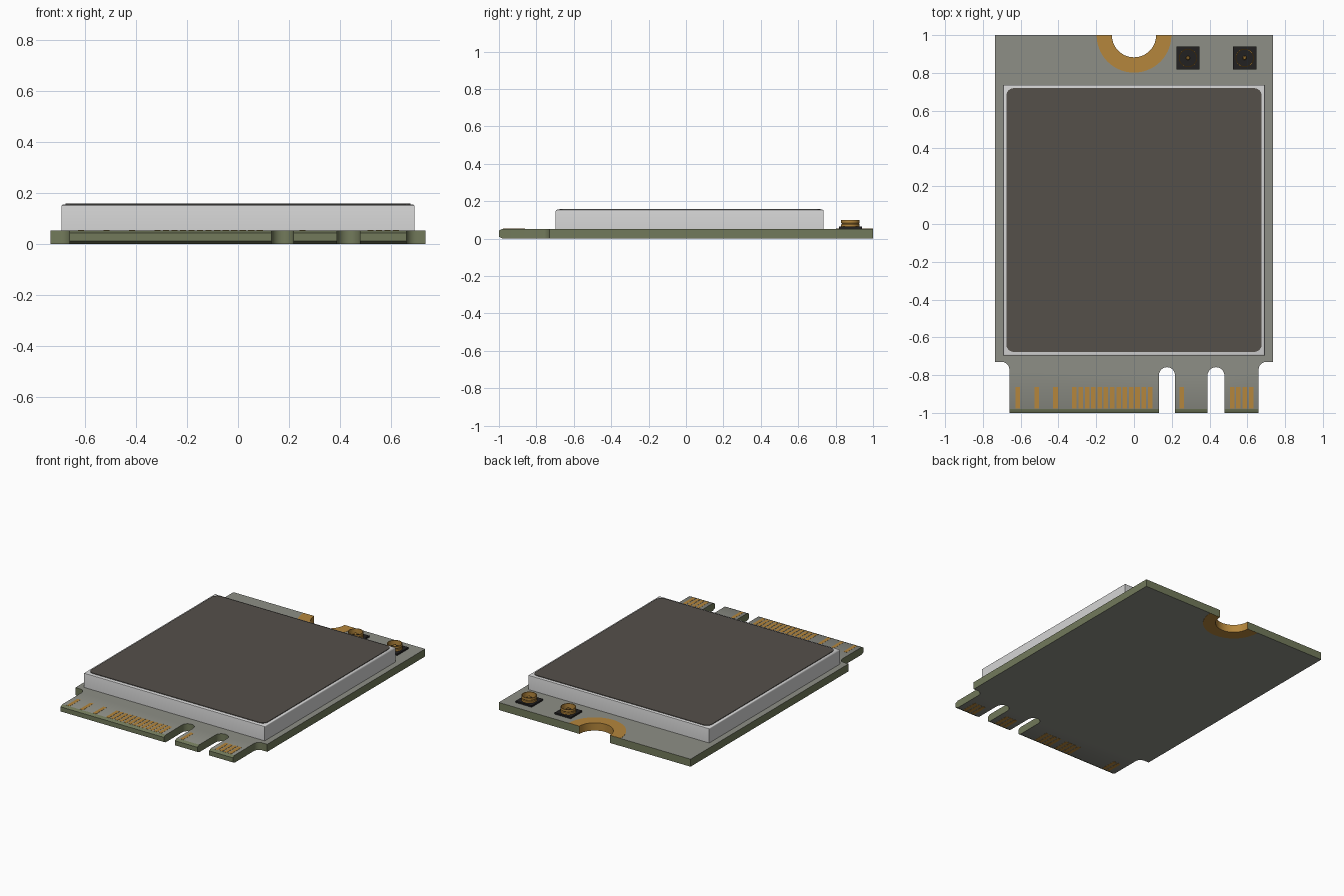
import bpy, bmesh, math
from mathutils import Matrix, Vector

if "Cube" in bpy.data.objects:
    bpy.data.objects.remove(bpy.data.objects["Cube"])


def mat(name, r, g, b):
    m = bpy.data.materials.new(name)
    m.diffuse_color = (r, g, b, 1)
    m.use_nodes = True
    m.node_tree.nodes["Principled BSDF"].inputs["Base Color"].default_value = m.diffuse_color
    return m


GREY = mat("board_grey", 0.27, 0.275, 0.24)
OLIVE = mat("board_edge_olive", 0.17, 0.195, 0.105)
SILVER = mat("shield_silver", 0.66, 0.66, 0.66)
DARK = mat("label_dark", 0.09, 0.08, 0.068)
GOLD = mat("gold", 0.46, 0.24, 0.045)
BLACK = mat("connector_black", 0.016, 0.015, 0.015)

BOTTOM, TOP = 0.001, 0.053      # board faces


def finish(bm, name, *mats):
    bmesh.ops.recalc_face_normals(bm, faces=bm.faces[:])
    me = bpy.data.meshes.new(name)
    bm.to_mesh(me)
    bm.free()
    for m in mats:
        me.materials.append(m)
    ob = bpy.data.objects.new(name, me)
    bpy.context.collection.objects.link(ob)
    bpy.ops.object.select_all(action='DESELECT')
    ob.select_set(True)
    bpy.context.view_layer.objects.active = ob
    bpy.ops.object.shade_smooth_by_angle()
    return ob


def arc(cx, cy, r, a0, a1, n=12):
    angles = [math.radians(a0 + (a1 - a0) * i / n) for i in range(n + 1)]
    return [(cx + r * math.cos(a), cy + r * math.sin(a)) for a in angles]


def prism(points, z0, z1):
    bm = bmesh.new()
    f = bm.faces.new([bm.verts.new((x, y, z0)) for x, y in points])
    ext = bmesh.ops.extrude_face_region(bm, geom=[f])
    vs = [v for v in ext["geom"] if isinstance(v, bmesh.types.BMVert)]
    bmesh.ops.translate(bm, verts=vs, vec=(0, 0, z1 - z0))
    return bm


def add_box(bm, x0, x1, y0, y1, z0, z1):
    m = Matrix.Translation(((x0 + x1) / 2, (y0 + y1) / 2, (z0 + z1) / 2))
    m = m @ Matrix.Diagonal((x1 - x0, y1 - y0, z1 - z0, 1))
    bmesh.ops.create_cube(bm, size=1, matrix=m)


def lathe(name, profile, x, y, material, steps=32):
    bm = bmesh.new()
    vs = [bm.verts.new((x + r, y, z)) for r, z in profile]
    es = [bm.edges.new(p) for p in zip(vs, vs[1:])]
    bmesh.ops.spin(bm, geom=vs + es, cent=(x, y, 0), axis=(0, 0, 1),
                   angle=math.tau, steps=steps)
    bmesh.ops.remove_doubles(bm, verts=bm.verts[:], dist=1e-5)
    return finish(bm, name, material)


# Board outline: shoulders, two key notches, screw half-hole
outline = [(-0.735, 1), (-0.735, -0.73)]
outline += arc(-0.70, -0.77, 0.04, 90, 0, 8) + [(-0.66, -1)]
for cx, r in ((0.1745, 0.0425), (0.434, 0.045)):
    outline += [(cx - r, -1)] + arc(cx, -0.758 - r, r, 180, 0) + [(cx + r, -1)]
outline += [(0.66, -1)] + arc(0.70, -0.77, 0.04, 180, 90, 8)
outline += [(0.735, -0.73), (0.735, 1)]
outline += arc(0, 1, 0.119, 0, -180, 28)
board = prism(outline, BOTTOM, TOP)

# Chamfered contact edge
bmesh.ops.bisect_plane(board, geom=board.verts[:] + board.edges[:] + board.faces[:],
                       plane_co=(0, -0.98, 0), plane_no=(0, 1, 0))
for v in board.verts:
    if v.co.y < -0.99:
        v.co.z += 0.01 if v.co.z < 0.02 else -0.01
board.normal_update()
for f in board.faces:
    f.material_index = 0 if abs(f.normal.z) > 0.95 else 1
finish(board, "board", GREY, OLIVE)

# Gold ring lining the screw half-hole
ring = arc(0, 0.9995, 0.117, -180, 0, 28) + arc(0, 0.9995, 0.198, 0, -180, 28)
finish(prism(ring, 0, TOP + 0.001), "screw_ring", GOLD)

# Edge contacts, on a fixed pitch
top_slots = [0, 3, 6, *range(9, 22), 26, 34, 35, 36, 37]
low_slots = [0.5, 1.5, 10.5, 11.5, 12.5, 13.5, 15.5, 16.5, 17.5, 18.5,
             26.5, 27.5, 28.5, 34.5, 35.5, 36.5]
for name, slots, z0, z1 in (("top_contacts", top_slots, TOP - 0.001, TOP + 0.001),
                            ("bottom_contacts", low_slots, 0, BOTTOM + 0.001)):
    bm = bmesh.new()
    for s in slots:
        x = -0.616 + 0.0334 * s
        add_box(bm, x - 0.012, x + 0.012, -0.978, -0.862, z0, z1)
    finish(bm, name, GOLD)

# Shield can with softened top edge
bm = bmesh.new()
add_box(bm, -0.693, 0.693, -0.697, 0.736, TOP, 0.155)
rim = [e for e in bm.edges if all(v.co.z > 0.15 for v in e.verts)]
bmesh.ops.bevel(bm, geom=rim, offset=0.008, segments=3, profile=0.5, affect='EDGES')
finish(bm, "shield_can", SILVER)

# Label plate with rounded corners
R = 0.04
label = []
for sx, sy, a in ((1, 1, 0), (-1, 1, 90), (-1, -1, 180), (1, -1, 270)):
    label += arc(sx * (0.676 - R), 0.021 + sy * (0.698 - R), R, a, a + 90, 8)
finish(prism(label, 0.154, 0.159), "label", DARK)

# Two coaxial antenna connectors
for side, x in (("left", 0.286), ("right", 0.586)):
    y = 0.879
    bm = bmesh.new()
    add_box(bm, x - 0.062, x + 0.062, y - 0.062, y + 0.062, TOP, 0.064)
    finish(bm, side + "_connector_base", BLACK)
    lathe(side + "_connector_barrel",
          [(0.049, 0.062), (0.049, 0.076), (0.046, 0.080), (0.049, 0.084),
           (0.049, 0.099), (0.044, 0.099), (0.044, 0.062)], x, y, GOLD)
    lathe(side + "_connector_pin",
          [(0.011, 0.062), (0.011, 0.085), (0.006, 0.092), (0, 0.092)], x, y, GOLD, 12)
